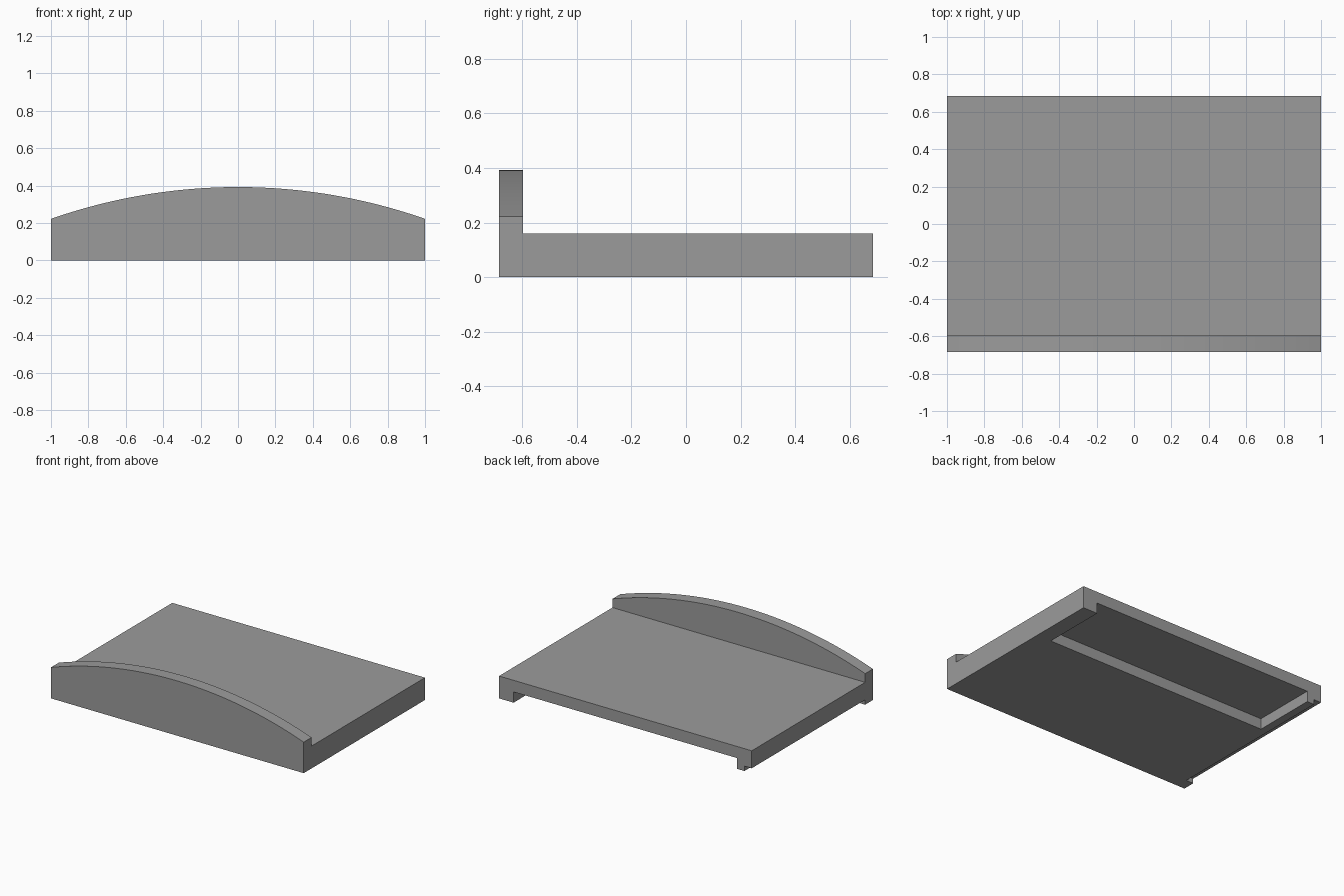
import bpy, bmesh, math

if "Cube" in bpy.data.objects:
    bpy.data.objects.remove(bpy.data.objects["Cube"])

grey = bpy.data.materials.new("mid_grey")
grey.diffuse_color = (0.33, 0.33, 0.33, 1)
grey.use_nodes = True
grey.node_tree.nodes["Principled BSDF"].inputs["Base Color"].default_value = grey.diffuse_color

FRONT, BACK = -0.685, 0.685      # depth of the body
PANEL_BACK = -0.597              # rear of the raised front panel
SLAB_TOP = 0.16


def extrude_profile(name, profile, y0, y1):
    """Solid made from an (x, z) outline pushed along y."""
    bm = bmesh.new()
    face = bm.faces.new([bm.verts.new((x, y0, z)) for x, z in profile])
    new = bmesh.ops.extrude_face_region(bm, geom=[face])["geom"]
    verts = [v for v in new if isinstance(v, bmesh.types.BMVert)]
    bmesh.ops.translate(bm, verts=verts, vec=(0, y1 - y0, 0))
    bmesh.ops.recalc_face_normals(bm, faces=bm.faces)
    mesh = bpy.data.meshes.new(name)
    bm.to_mesh(mesh)
    bm.free()
    obj = bpy.data.objects.new(name, mesh)
    bpy.context.collection.objects.link(obj)
    obj.data.materials.append(grey)
    return obj


def cut_box(body, x0, x1, y0, y1, z0, z1):
    """Remove a box-shaped volume from the body."""
    outline = [(x0, z0), (x1, z0), (x1, z1), (x0, z1)]
    cutter = extrude_profile("cutter", outline, y0, y1)
    cutter.hide_render = True
    mod = body.modifiers.new("cut", "BOOLEAN")
    mod.operation = "DIFFERENCE"
    mod.solver = "EXACT"
    mod.object = cutter
    bpy.context.view_layer.objects.active = body
    bpy.ops.object.modifier_apply(modifier=mod.name)
    bpy.data.objects.remove(cutter)


# Outline of the front panel: straight sides and a shallow arched top
edge_z, crown_z = 0.222, 0.392
sag = crown_z - edge_z
radius = (1 + sag * sag) / (2 * sag)
half = math.asin(1 / radius)
steps = 48
outline = [(-1, 0), (1, 0)]
for i in range(steps + 1):
    a = half * (1 - 2 * i / steps)
    outline.append((radius * math.sin(a), crown_z - radius + radius * math.cos(a)))

body = extrude_profile("drawer_tray", outline, FRONT, BACK)

# Lower the slab behind the front panel
cut_box(body, -1.2, 1.2, PANEL_BACK, 1, SLAB_TOP, 1)
# Underside pocket, open at the back
cut_box(body, -0.885, 0.885, 0.22, 1, -0.2, 0.077)
# Step along the lower left edge, stopping at the front panel
cut_box(body, -1.2, -0.942, PANEL_BACK, 1, -0.2, 0.035)

# Smooth arch with crisp corners
bpy.ops.object.select_all(action="DESELECT")
body.select_set(True)
bpy.context.view_layer.objects.active = body
bpy.ops.object.shade_smooth_by_angle(angle=math.radians(15))
